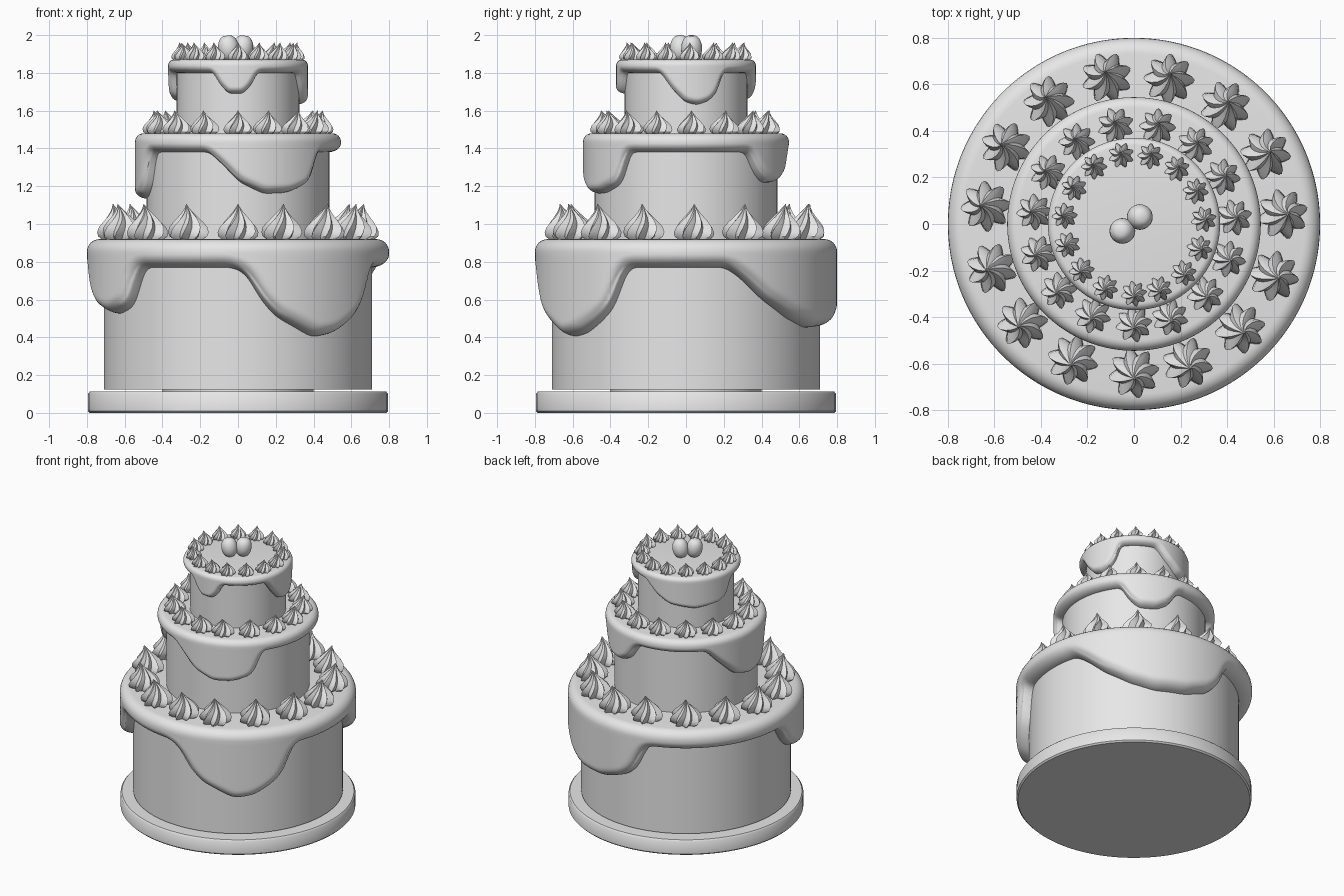
import bpy, bmesh, math
from math import sin, cos, pi, radians, hypot
from mathutils import Matrix

old = bpy.data.objects.get("Cube")
if old:
    bpy.data.objects.remove(old, do_unlink=True)

grey = bpy.data.materials.new("plain_grey")
grey.use_nodes = True
COLOUR = (0.8, 0.8, 0.8, 1)
grey.diffuse_color = COLOUR
grey.node_tree.nodes["Principled BSDF"].inputs["Base Color"].default_value = COLOUR


def finish(name, bm, angle=40):
    """Turn a bmesh into a smooth-shaded object."""
    bmesh.ops.recalc_face_normals(bm, faces=bm.faces)
    mesh = bpy.data.meshes.new(name)
    bm.to_mesh(mesh)
    bm.free()
    mesh.materials.append(grey)
    obj = bpy.data.objects.new(name, mesh)
    bpy.context.collection.objects.link(obj)
    bpy.ops.object.select_all(action="DESELECT")
    obj.select_set(True)
    bpy.context.view_layer.objects.active = obj
    bpy.ops.object.shade_smooth_by_angle(angle=radians(angle))
    return obj


def skin(bm, rings):
    """Bridge closed rings of points and cap both ends."""
    loops = [[bm.verts.new(p) for p in ring] for ring in rings]
    for a, b in zip(loops, loops[1:]):
        n = len(a)
        for i in range(n):
            j = (i + 1) % n
            bm.faces.new((a[i], a[j], b[j], b[i]))
    bm.faces.new(loops[0])
    bm.faces.new(loops[-1])


def lathe(name, profile, steps=96):
    bm = bmesh.new()
    skin(bm, [[(r * cos(2 * pi * i / steps), r * sin(2 * pi * i / steps), z)
               for i in range(steps)] for r, z in profile])
    return finish(name, bm)


def lower_edge(points, rim, steps):
    """Height of the icing's lower edge at each step around the tier."""
    pts = sorted(points)
    pts = [(pts[-1][0] - 360, rim)] + pts + [(pts[0][0] + 360, rim)]
    raw = []
    for i in range(steps):
        a = 360 * i / steps
        while a > pts[-1][0]:
            a -= 360
        for (a0, z0), (a1, z1) in zip(pts, pts[1:]):
            if a0 <= a <= a1:
                raw.append(z0 + (z1 - z0) * (a - a0) / (a1 - a0))
                break
    for _ in range(3):
        raw = [(raw[i - 1] + raw[i] + raw[(i + 1) % steps]) / 3 for i in range(steps)]
    return raw


def icing(name, body, outer, rim, top, drips):
    """Icing cap whose rounded wall runs down into drips."""
    steps, rows, span = 240, 22, 14
    edge = lower_edge(drips, rim, steps)
    thick = outer - body
    corner = min(thick, (top - rim) * 0.45)
    start = top - corner
    arc = 2 * pi / steps

    def ring(radius, z):
        return [(radius * cos(arc * i), radius * sin(arc * i), z) for i in range(steps)]

    rings = [ring(outer - corner + corner * sin(t * pi / 12),
                  start + corner * cos(t * pi / 12)) for t in range(6)]
    for k in range(rows + 1):
        f = 1 - (1 - k / rows) ** 1.7
        row = []
        for i in range(steps):
            z = start + (edge[i] - start) * f
            # Distance to the nearest piece of lower edge sets the thickness
            d = min(hypot(j * arc * outer, max(0, z - edge[(i + j) % steps]))
                    for j in range(-span, span + 1))
            t = min(1, d / (thick * 0.8))
            r = body - 0.01 + (thick + 0.01) * math.sqrt(1 - (1 - t) ** 2)
            row.append((r * cos(arc * i), r * sin(arc * i), z))
        rings.append(row)
    bm = bmesh.new()
    skin(bm, rings)
    return finish(name, bm, 60)


def cream_ring(name, radius, base, size, height):
    """Ring of fluted, twisted cream swirls."""
    profile = [(0.72, 0), (0.95, 0.1), (1, 0.22), (0.92, 0.36), (0.72, 0.5),
               (0.48, 0.64), (0.26, 0.78), (0.11, 0.9), (0.015, 1)]
    lobes, per = 8, 6
    n = lobes * per
    bm = bmesh.new()
    for k in range(15):
        turn = radians(-90 - 24.2 * k)
        before = set(bm.verts)
        rings = []
        for r, z in profile:
            ring = []
            for i in range(n):
                wave = abs(2 * (i % per) / per - 1) ** 1.3
                a = 2 * pi * i / n + z * 0.9
                q = size * r * (0.68 + 0.34 * wave)
                ring.append((q * cos(a) + size * 0.25 * z ** 3, q * sin(a), z * height))
            rings.append(ring)
        skin(bm, rings)
        place = (Matrix.Rotation(turn, 4, "Z") @ Matrix.Translation((radius, 0, base)))
        bmesh.ops.transform(bm, matrix=place, verts=[v for v in bm.verts if v not in before])
    return finish(name, bm, 35)


# Cake board with a small spacer under the cake
lathe("cake_board", [(0.785, 0), (0.795, 0.01), (0.795, 0.1), (0.785, 0.112)])
lathe("board_spacer", [(0.4, 0.1), (0.4, 0.13)])

# Drip outlines: angle around the tier in degrees, height
bottom_drips = [(-92, 0.77), (-86, 0.73), (-81, 0.61), (-74, 0.51), (-57, 0.4), (-47, 0.42),
                (-39, 0.48), (-31, 0.57), (-28, 0.7), (-25, 0.77),
                (17, 0.77), (24, 0.71), (34, 0.6), (48, 0.5), (61, 0.45), (78, 0.46),
                (92, 0.52), (99, 0.6), (102, 0.72), (105, 0.77),
                (182, 0.77), (187, 0.65), (196, 0.56), (208, 0.52), (217, 0.55),
                (222, 0.6), (224, 0.72), (227, 0.77)]
middle_drips = [(-108, 1.38), (-99, 1.31), (-89, 1.22), (-74, 1.16), (-59, 1.165),
                (-47, 1.2), (-41, 1.25), (-39, 1.34), (-36, 1.38),
                (40, 1.38), (46, 1.28), (54, 1.22), (68, 1.22), (78, 1.27), (86, 1.38),
                (140, 1.38), (150, 1.29), (165, 1.17), (180, 1.13), (195, 1.15),
                (203, 1.22), (206, 1.34), (209, 1.38)]
top_drips = [(-112, 1.8), (-108, 1.75), (-99, 1.69), (-85, 1.69), (-77, 1.74), (-73, 1.8),
             (-23, 1.8), (-12, 1.71), (-1, 1.645), (10, 1.63), (21, 1.65), (29, 1.7),
             (32, 1.77), (35, 1.8),
             (76, 1.8), (90, 1.72), (106, 1.66), (135, 1.63), (165, 1.65), (176, 1.69),
             (180, 1.76), (184, 1.8)]

# Tiers: body radius, icing radius, body base, rim, icing top, drips, cream radius, size, height
tiers = {
    "bottom": (0.71, 0.8, 0.123, 0.77, 0.92, bottom_drips, 0.64, 0.108, 0.19),
    "middle": (0.485, 0.545, 0.9, 1.38, 1.48, middle_drips, 0.43, 0.077, 0.125),
    "top": (0.325, 0.37, 1.46, 1.8, 1.87, top_drips, 0.3, 0.054, 0.095),
}
for label, (body, outer, base, rim, top, drips, ring, size, height) in tiers.items():
    lathe(label + "_tier", [(body, base), (body, top - 0.03)])
    icing(label + "_icing", body, outer, rim, top, drips)
    cream_ring(label + "_cream_swirls", ring, top - 0.005, size, height)

# Pair of berries on top
for name, x, y, lean in (("left_berry", 0.025, 0.03, 0.15), ("right_berry", -0.05, -0.03, -0.15)):
    shape = [(0.055 * sin(pi * t / 12) ** 0.8, -0.068 * cos(pi * t / 12)) for t in range(1, 12)]
    berry = lathe(name, shape, 32)
    berry.location = (x, y, 1.932)
    berry.rotation_euler = (0, lean, 0)
